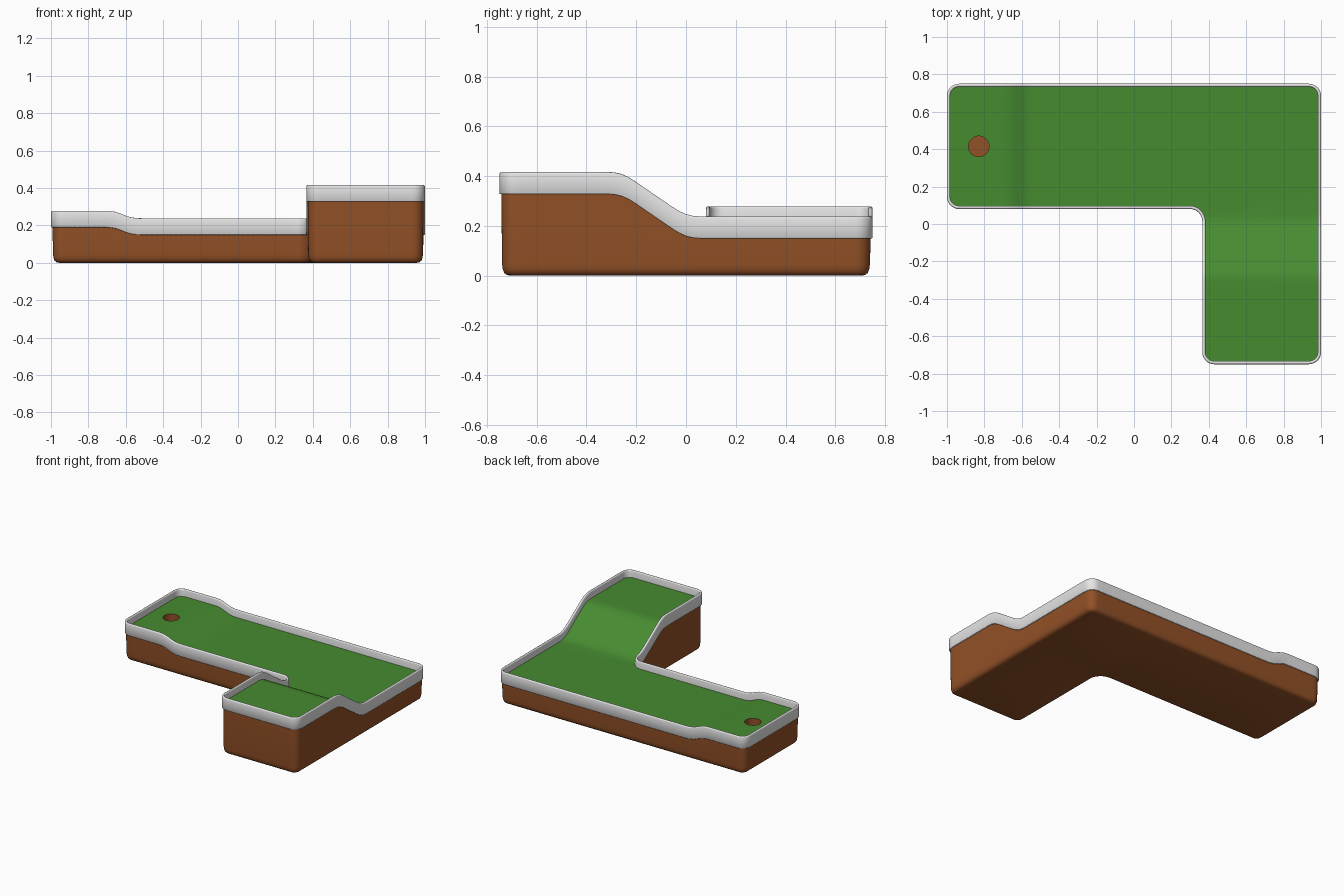
import bpy, bmesh, math
from mathutils import Vector

if "Cube" in bpy.data.objects:
    bpy.data.objects.remove(bpy.data.objects["Cube"])

# Corners of the L-shaped outline, counter-clockwise
CORNERS = [Vector(p) for p in [(-1, .75), (-1, .08), (.365, .08), (.365, -.75), (1, -.75), (1, .75)]]
RADIUS, ARC, STEPS = 0.065, 8, 48
# Ramp profiles (position, extra height)
RAMP_X = [(-.69, .04), (-.66, .036), (-.63, .026), (-.59, .009), (-.56, .002), (-.53, 0)]
RAMP_Y = [(-.30, .178), (-.27, .174), (-.24, .163), (-.21, .145), (-.18, .124),
          (-.05, .035), (-.02, .017), (.01, .005), (.04, 0)]
HOLE, HOLE_R = Vector((-.83, .415)), 0.055


def material(name, rgb):
    m = bpy.data.materials.new(name)
    m.diffuse_color = (*rgb, 1)
    m.use_nodes = True
    m.node_tree.nodes["Principled BSDF"].inputs["Base Color"].default_value = m.diffuse_color
    return m


BROWN = material("brown earth", (.29, .082, .02))
GREEN = material("green turf", (.062, .26, .03))
WHITE = material("light grey rim", (.78, .78, .78))


def ramp(table, v):
    if v <= table[0][0]:
        return table[0][1]
    for (a, ha), (b, hb) in zip(table, table[1:]):
        if v <= b:
            return ha + (hb - ha) * (v - a) / (b - a)
    return 0


def lift(x, y):
    return ramp(RAMP_X, x) + ramp(RAMP_Y, y)


def outline(d):
    """Rounded L outline moved inward by d, always with the same point count."""
    arcs, n = [], len(CORNERS)
    for i, p in enumerate(CORNERS):
        a = (p - CORNERS[i - 1]).normalized()
        b = (CORNERS[(i + 1) % n] - p).normalized()
        ra, rb = Vector((a.y, -a.x)), Vector((b.y, -b.x))
        s = 1 if a.x * b.y - a.y * b.x > 0 else -1
        c = p - a * RADIUS + b * RADIUS
        r = RADIUS - s * d
        arcs.append([c + s * r * (math.cos(t) * ra + math.sin(t) * rb)
                     for t in (math.pi / 2 * k / ARC for k in range(ARC + 1))])
    pts = []
    for i, arc in enumerate(arcs):
        pts += arc
        nxt = arcs[(i + 1) % n][0]
        pts += [arc[-1].lerp(nxt, k / STEPS) for k in range(1, STEPS)]
    return pts


def finish(bm, name, mat, angle=40):
    me = bpy.data.meshes.new(name)
    bm.to_mesh(me)
    bm.free()
    ob = bpy.data.objects.new(name, me)
    me.materials.append(mat)
    bpy.context.collection.objects.link(ob)
    bpy.ops.object.select_all(action='DESELECT')
    ob.select_set(True)
    bpy.context.view_layer.objects.active = ob
    bpy.ops.object.shade_smooth_by_angle(angle=math.radians(angle))
    return ob


def loft(bm, profile):
    """Skin rings of (inset, height, share of the ramp height)."""
    rings = []
    for d, z, f in profile:
        rings.append([bm.verts.new((p.x, p.y, z + f * lift(p.x, p.y))) for p in outline(d)])
    for lo, hi in zip(rings, rings[1:]):
        for i in range(len(lo)):
            j = (i + 1) % len(lo)
            bm.faces.new((lo[i], lo[j], hi[j], hi[i]))
    return rings


def ring_edges(bm, verts):
    return [bm.edges.new((v, verts[(i + 1) % len(verts)])) for i, v in enumerate(verts)]


# Earth base with a rounded bottom edge
bm = bmesh.new()
rings = loft(bm, [(.045, 0, 0), (.030, .003, 0), (.020, .011, 0), (.014, .024, 0),
                  (.011, .045, 0), (.008, .152, 1)])
bm.faces.new(list(reversed(rings[0])))
bmesh.ops.triangulate(bm, faces=[f for f in bm.faces if len(f.verts) > 4])
finish(bm, "earth_base", BROWN)

# Rim that follows the ramps
bm = bmesh.new()
loft(bm, [(.012, .150, 1), (.002, .150, 1), (0, .153, 1), (0, .229, 1), (.002, .235, 1),
          (.007, .238, 1), (.011, .238, 1), (.015, .235, 1), (.017, .229, 1), (.017, .170, 1)])
finish(bm, "rim", WHITE, 60)

# Turf with a round opening, cut along the ramp lines and then raised
bm = bmesh.new()
edges = ring_edges(bm, [bm.verts.new((p.x, p.y, 0)) for p in outline(.015)])
circle = [HOLE + HOLE_R * Vector((math.cos(t), math.sin(t)))
          for t in (math.tau * k / 32 for k in range(32))]
edges += ring_edges(bm, [bm.verts.new((p.x, p.y, 0)) for p in circle])
bmesh.ops.triangle_fill(bm, edges=edges, use_beauty=True, normal=(0, 0, 1))
for axis, table in (((1, 0, 0), RAMP_X), ((0, 1, 0), RAMP_Y)):
    for v, _ in table:
        bmesh.ops.bisect_plane(bm, geom=bm.verts[:] + bm.edges[:] + bm.faces[:],
                               plane_co=Vector(axis) * v, plane_no=axis, dist=1e-5)
for v in bm.verts:
    v.co.z = .185 + lift(v.co.x, v.co.y)
for f in bm.faces:
    f.normal_update()
    if f.normal.z < 0:
        f.normal_flip()
finish(bm, "turf", GREEN)

# Cup inside the hole
bm = bmesh.new()
top = [bm.verts.new((p.x, p.y, .225)) for p in circle]
low = [bm.verts.new((p.x, p.y, .125)) for p in circle]
for i in range(32):
    j = (i + 1) % 32
    bm.faces.new((top[i], top[j], low[j], low[i]))
bm.faces.new(low)
finish(bm, "hole_cup", BROWN)
